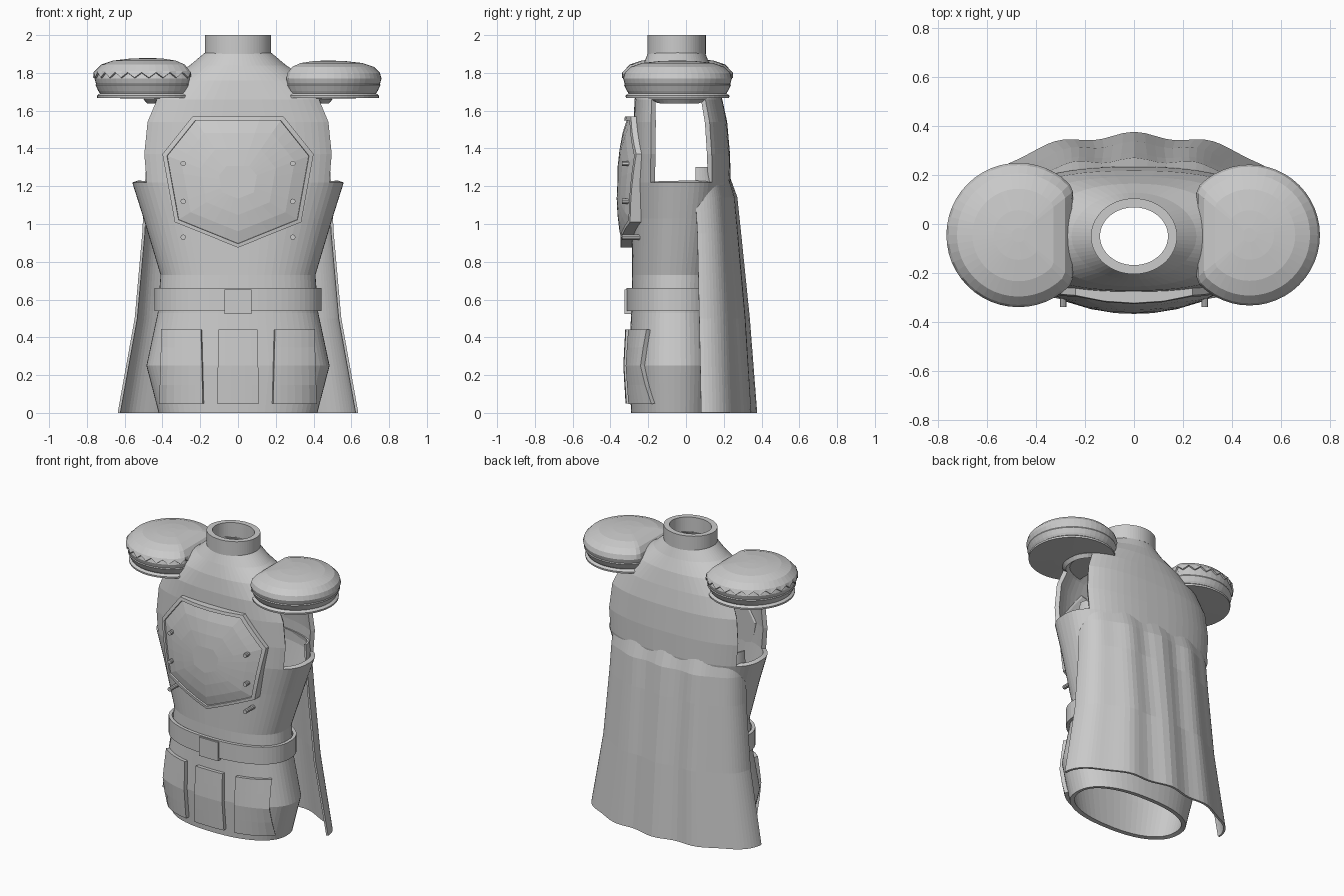
import bpy, bmesh
from math import sin, cos, pi, radians
from mathutils import Vector

cube = bpy.data.objects.get("Cube")
if cube:
    bpy.data.objects.remove(cube, do_unlink=True)

GREY = (0.6, 0.6, 0.6, 1)
mat = bpy.data.materials.new("plain_grey")
mat.use_nodes = True
mat.diffuse_color = GREY
mat.node_tree.nodes["Principled BSDF"].inputs["Base Color"].default_value = GREY


def finish(name, bm, thickness=0, offset=-1):
    """Turn a bmesh into a named object, optionally given wall thickness."""
    bmesh.ops.recalc_face_normals(bm, faces=bm.faces)
    me = bpy.data.meshes.new(name)
    bm.to_mesh(me)
    bm.free()
    me.materials.append(mat)
    ob = bpy.data.objects.new(name, me)
    bpy.context.collection.objects.link(ob)
    if thickness:
        mod = ob.modifiers.new("wall", 'SOLIDIFY')
        mod.thickness = thickness
        mod.offset = offset
    return ob


def skin(bm, rows, closed=True, skip=None):
    """Bridge rows of points with quads."""
    vs = [[bm.verts.new(p) for p in row] for row in rows]
    n = len(rows[0])
    for r in range(len(rows) - 1):
        for i in range(n if closed else n - 1):
            if skip and skip(r, i):
                continue
            j = (i + 1) % n
            bm.faces.new((vs[r][i], vs[r][j], vs[r + 1][j], vs[r + 1][i]))
    return vs


def spow(v, p):
    return abs(v) ** p * (1 if v >= 0 else -1)


def oval(z, hx, cy, hy, n=2.5, count=64):
    """Rounded-box cross-section at one height."""
    out = []
    for i in range(count):
        a = 2 * pi * i / count
        out.append((hx * spow(cos(a), 2 / n), cy + hy * spow(sin(a), 2 / n), z))
    return out


# Torso: height, half width, centre y, half depth, squareness
TORSO = [
    (0, 0.42, -0.06, 0.23, 2.3), (0.25, 0.485, -0.06, 0.245, 2.3),
    (0.53, 0.425, -0.06, 0.23, 2.3), (0.73, 0.41, -0.055, 0.23, 2.3),
    (1.03, 0.50, -0.035, 0.25, 2.4), (1.22, 0.56, -0.025, 0.262, 2.5),
    (1.37, 0.575, -0.025, 0.258, 2.5), (1.54, 0.555, -0.03, 0.248, 2.5),
    (1.66, 0.50, -0.04, 0.232, 2.4), (1.76, 0.38, -0.045, 0.21, 2.2),
    (1.84, 0.255, -0.05, 0.178, 2), (1.91, 0.172, -0.05, 0.15, 2),
]


def arm_hole(r, i):
    in_height = 1.2 < TORSO[r][0] < 1.6
    side = i % 32
    return in_height and (side < 6 or side >= 26)


bm = bmesh.new()
skin(bm, [oval(*ring) for ring in TORSO], skip=arm_hole)
finish("torso", bm, 0.03)

# Neck collar
bm = bmesh.new()
skin(bm, [oval(z, 0.176, -0.05, 0.155, 2) for z in (1.9, 2.0)])
finish("neck_collar", bm, 0.037)

# Belt and buckle
bm = bmesh.new()
skin(bm, [oval(z, 0.443, -0.06, 0.255, 2.3) for z in (0.54, 0.66)])
finish("belt", bm, 0.022)


def box(name, centre, size):
    bm = bmesh.new()
    bmesh.ops.create_cube(bm, size=1)
    for v in bm.verts:
        v.co = Vector(centre) + Vector(a * b for a, b in zip(v.co, size))
    finish(name, bm)


box("belt_buckle", (0, -0.305, 0.588), (0.145, 0.04, 0.13))


def front_y(x, z):
    """Front surface of the torso at a point."""
    for lo, hi in zip(TORSO, TORSO[1:]):
        if lo[0] <= z <= hi[0]:
            t = (z - lo[0]) / (hi[0] - lo[0])
            hx, cy, hy, n = [a + (b - a) * t for a, b in zip(lo[1:], hi[1:])]
            return cy - hy * max(0, 1 - abs(x / hx) ** n) ** (1 / n)


# Three hip pouches that follow the bulge of the waist
for side, name in ((-1, "right"), (0, "middle"), (1, "left")):
    bm = bmesh.new()
    rows = []
    for z in (0.05, 0.15, 0.25, 0.345, 0.44):
        half = 0.112 - 0.025 * z
        xs = [0.293 * side + half * k / 3 for k in range(-3, 4)]
        rows.append([(x, front_y(x, z) - 0.006, z) for x in xs])
    skin(bm, rows, closed=False)
    finish(name + "_pouch", bm, 0.042, 0)

# Chest plate: raised rim around a shallow dome
OUTLINE = [(0, 0.875), (0.335, 1.01), (0.4, 1.37), (0.24, 1.57),
           (-0.24, 1.57), (-0.4, 1.37), (-0.335, 1.01)]


def plate_row(scale, depth):
    row = []
    for k, (x0, z0) in enumerate(OUTLINE):
        x1, z1 = OUTLINE[(k + 1) % len(OUTLINE)]
        for s in range(4):
            x = (x0 + (x1 - x0) * s / 4) * scale
            z = 1.22 + (z0 + (z1 - z0) * s / 4 - 1.22) * scale
            row.append((x, -0.362 + 0.55 * x * x + 0.22 * (z - 1.15) ** 2 + depth, z))
    return row


bm = bmesh.new()
rows = skin(bm, [plate_row(*r) for r in (
    (0.97, 0.07), (1, 0.06), (1, 0), (0.94, 0), (0.935, 0.012),
    (0.75, 0.002), (0.5, -0.003), (0.25, -0.005))])
bm.faces.new(rows[-1])
bm.faces.new(rows[0])
finish("chest_plate", bm)

# Rivets
for sx, side in ((-1, "right"), (1, "left")):
    for k, z in enumerate((0.93, 1.12, 1.32)):
        bm = bmesh.new()
        bmesh.ops.create_cone(bm, cap_ends=True, segments=10, radius1=0.014,
                              radius2=0.014, depth=0.1)
        for v in bm.verts:
            v.co = Vector((sx * 0.29 + v.co.x, -0.29 + v.co.z, z + v.co.y))
        finish(f"{side}_rivet_{k + 1}", bm)

# Shoulder pads: stacked round profile, flattened toward the neck
PAD = [(0.4, 1.665), (0.95, 1.668), (0.955, 1.68), (0.9, 1.692), (0.93, 1.705),
       (0.98, 1.735), (0.97, 1.742), (1, 1.77), (0.97, 1.80), (0.86, 1.832),
       (0.65, 1.852), (0.35, 1.862), (0.1, 1.865)]


def pad_row(sx, frac, z, zigzag=0):
    row = []
    for i in range(48):
        a = 2 * pi * i / 48
        x = max(0.288 * cos(a), -0.216) * frac
        row.append((sx * (0.472 + x), -0.045 + 0.288 * sin(a) * frac,
                    z + zigzag * (i % 2)))
    return row


for sx, side in ((-1, "right"), (1, "left")):
    bm = bmesh.new()
    rows = skin(bm, [pad_row(sx, f, z) for f, z in PAD])
    bm.faces.new(rows[0])
    bm.faces.new(rows[-1])
    finish(side + "_shoulder_pad", bm)

# Zigzag cover over the right pad
bm = bmesh.new()
cover = [pad_row(-1, 1.0, 1.772, 0.028)]
cover += [pad_row(-1, f, z + 0.006) for f, z in PAD[8:]]
rows = skin(bm, cover)
bm.faces.new(rows[-1])
finish("zigzag_pad_cover", bm, 0.01, 0.5)

# Cape: height, half width, edge y, depth, squareness, fold strength
CAPE = [(1.3, 0.48, 0.05, 0.155, 2.5, 0.002), (1.14, 0.49, 0.05, 0.205, 2.5, 0.010),
        (0.95, 0.50, 0.06, 0.215, 2.4, 0.010), (0.5, 0.54, 0.07, 0.25, 2.2, 0.011),
        (0, 0.63, 0.08, 0.277, 2.05, 0.013)]
bm = bmesh.new()
rows = []
for z, w, edge, depth, n, fold in CAPE:
    row = []
    for i in range(49):
        a = radians(180 * i / 48)
        x = w * spow(cos(a), 2 / n)
        y = edge + depth * sin(a) ** (2 / n) if 0 < i < 48 else edge
        row.append((x, y + fold * cos(x / w * 4 * pi) * sin(a), z))
    rows.append(row)
skin(bm, rows, closed=False)
finish("cape", bm, 0.014, 0)
